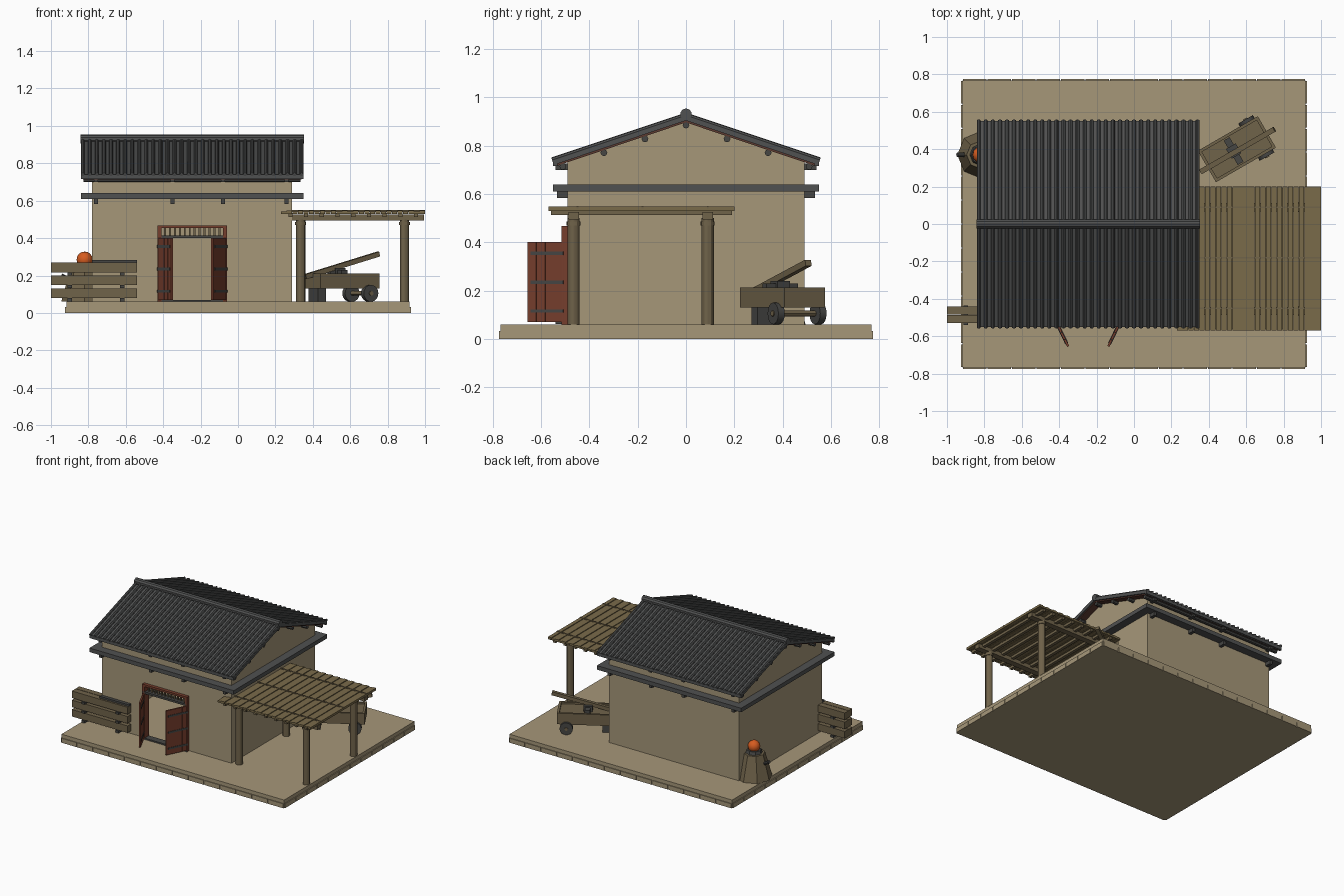
import bpy, bmesh, math
from mathutils import Matrix, Vector

cube = bpy.data.objects.get("Cube")
if cube:
    bpy.data.objects.remove(cube)


def material(name, rgb):
    lin = [((c / 255 + 0.055) / 1.055) ** 2.4 for c in rgb] + [1]
    m = bpy.data.materials.new(name)
    m.use_nodes = True
    m.diffuse_color = lin
    m.node_tree.nodes["Principled BSDF"].inputs["Base Color"].default_value = lin
    return m


PLASTER = material("tan plaster", (166, 151, 121))
SLATE = material("slate grey", (80, 81, 81))
WOOD = material("brown wood", (112, 99, 74))
REED = material("reed brown", (122, 107, 74))
RED = material("red door wood", (118, 62, 45))
LINING = material("dark red wood", (92, 58, 48))
IRON = material("dark iron", (70, 70, 68))
ORANGE = material("orange glow", (214, 92, 32))


def finish(name, mat, bm, M=None, smooth=False):
    bmesh.ops.recalc_face_normals(bm, faces=bm.faces[:])
    mesh = bpy.data.meshes.new(name)
    bm.to_mesh(mesh)
    bm.free()
    mesh.materials.append(mat)
    ob = bpy.data.objects.new(name, mesh)
    bpy.context.collection.objects.link(ob)
    if M is not None:
        ob.matrix_world = M
    if smooth:
        bpy.ops.object.select_all(action='DESELECT')
        ob.select_set(True)
        bpy.context.view_layer.objects.active = ob
        bpy.ops.object.shade_smooth_by_angle()


def boxes(name, mat, spans, M=None):
    """Each span is a (low, high) range for x, y and z."""
    bm = bmesh.new()
    for span in spans:
        mid = Vector([(a + b) / 2 for a, b in span])
        size = Vector([b - a for a, b in span])
        bmesh.ops.create_cube(bm, size=1, matrix=Matrix.Translation(mid) @ Matrix.Diagonal(size).to_4x4())
    finish(name, mat, bm, M)


def rods(name, mat, pairs, r1, r2=None, sides=12, M=None, smooth=True):
    bm = bmesh.new()
    for a, b in pairs:
        a, b = Vector(a), Vector(b)
        d = b - a
        place = Matrix.Translation((a + b) / 2) @ d.to_track_quat('Z', 'Y').to_matrix().to_4x4()
        bmesh.ops.create_cone(bm, cap_ends=True, segments=sides, radius1=r1,
                              radius2=r1 if r2 is None else r2, depth=d.length, matrix=place)
    finish(name, mat, bm, M, smooth)


def prism(name, mat, profile, x0, x1):
    """Extrude a y,z outline along x."""
    bm = bmesh.new()
    face = bm.faces.new([bm.verts.new((x0, y, z)) for y, z in profile])
    new = bmesh.ops.extrude_face_region(bm, geom=[face], use_keep_orig=True)["geom"]
    bmesh.ops.translate(bm, vec=(x1 - x0, 0, 0), verts=[v for v in new if isinstance(v, bmesh.types.BMVert)])
    finish(name, mat, bm)


def around(c, h):
    return (c - h, c + h)


# Ground slab with a rim of stones
BX, BY, GROUND = 0.918, 0.768, 0.06
boxes("ground_slab", PLASTER, [((-BX, BX), (-BY, BY), (0, GROUND))])
stones = []
for half, other, along_x in ((BX, BY, True), (BY, BX, False)):
    count = round(half * 2 / 0.13)
    step = half * 2 / count
    for i in range(count):
        run = (-half + i * step + 0.003, -half + (i + 1) * step - 0.003)
        for s in (-1, 1):
            edge = around(s * other, 0.006)
            stones.append((run, edge, (0, 0.033)) if along_x else (edge, run, (0, 0.033)))
boxes("rim_stones", PLASTER, stones)

# House walls, hollow with a doorway
X0, X1, WY, T = -0.78, 0.29, 0.49, 0.02
EAVE, RIDGE = 0.745, 0.905
DX0, DX1, DTOP = -0.43, -0.06, 0.465
boxes("front_wall", PLASTER, [((X0, DX0), (-WY, T - WY), (GROUND, EAVE)),
                              ((DX1, X1), (-WY, T - WY), (GROUND, EAVE)),
                              ((DX0, DX1), (-WY, T - WY), (DTOP, EAVE))])
boxes("back_wall", PLASTER, [((X0, X1), (WY - T, WY), (GROUND, EAVE))])
gable = [(-WY, GROUND), (WY, GROUND), (WY, EAVE), (0, RIDGE), (-WY, EAVE)]
prism("right_gable_wall", PLASTER, gable, X0, X0 + T)
prism("left_gable_wall", PLASTER, gable, X1 - T, X1)

# Roof slabs, lining, ribs, ridge and purlins
RX0, RX1, RY, TOP, DROP = -0.84, 0.35, 0.55, 0.93, 0.185
LOW = TOP - DROP


def roof_outline(depth, thick, reach):
    end = TOP - depth - DROP / RY * reach
    return [(-reach, end), (0, TOP - depth), (reach, end),
            (reach, end - thick), (0, TOP - depth - thick), (-reach, end - thick)]


prism("roof_tiles", SLATE, roof_outline(0.006, 0.02, RY), RX0, RX1)
prism("roof_lining", LINING, roof_outline(0.026, 0.008, RY - 0.01), RX0 + 0.01, RX1 - 0.01)
RIBS = 32
ribs = []
for i in range(RIBS):
    x = RX0 + 0.01 + (RX1 - RX0 - 0.02) * i / (RIBS - 1)
    ribs += [((x, 0, TOP - 0.004), (x, s * (RY + 0.005), LOW - 0.004)) for s in (-1, 1)]
rods("roof_ribs", SLATE, ribs, 0.01, sides=8)
rods("ridge_cap", SLATE, [((RX0 - 0.002, 0, TOP), (RX1 + 0.002, 0, TOP))], 0.024, sides=10)
boxes("eave_boards", SLATE, [((RX0, RX1), around(s * (RY - 0.008), 0.009), (LOW - 0.03, LOW - 0.006))
                             for s in (-1, 1)])
purlins = []
for y in (-0.51, -0.34, -0.17, 0, 0.17, 0.34, 0.51):
    z = TOP - 0.045 - DROP * abs(y) / RY
    purlins.append(((RX0 + 0.015, y, z), (RX1 - 0.015, y, z)))
rods("purlins", IRON, purlins, 0.014, sides=8)
BRACKET_X = (-0.76, -0.35, -0.08, 0.26)
boxes("rafter_ends", IRON, [(around(x, 0.011), around(s * 0.515, 0.025), (LOW - 0.045, LOW - 0.02))
                            for x in BRACKET_X for s in (-1, 1)])

# Belt of beams around the walls, on brackets
belt = (0.61, 0.64)
ring = [((RX0, RX1), around(s * 0.52, 0.03), belt) for s in (-1, 1)]
ring += [(span, (-WY, WY), belt) for span in ((RX0, X0), (X1, RX1))]
boxes("belt_beams", SLATE, ring)
brackets = [(around(x, 0.011), around(s * 0.51, 0.025), (0.583, 0.61)) for x in BRACKET_X for s in (-1, 1)]
boxes("belt_brackets", IRON, brackets)

# Door frame, transom and open doors
FRAME_Y = (-0.515, -0.465)
boxes("door_frame", RED, [((DX0, DX0 + 0.02), FRAME_Y, (GROUND, DTOP)),
                          ((DX1 - 0.02, DX1), FRAME_Y, (GROUND, DTOP)),
                          ((DX0, DX1), FRAME_Y, (DTOP - 0.012, DTOP + 0.003))])
boxes("door_lintel_and_sill", IRON, [((DX0, DX1), FRAME_Y, (0.4, 0.415)),
                                     ((DX0, DX1), FRAME_Y, (GROUND, GROUND + 0.01))])
boxes("transom_bars", WOOD, [(around(DX0 + 0.04 + 0.0264 * i, 0.005), around(-0.49, 0.006), (0.413, 0.455))
                             for i in range(12)])
for side, hinge, s in (("right", DX0 + 0.005, 1), ("left", DX1 - 0.005, -1)):
    M = Matrix.Translation((hinge, -0.505, 0)) @ Matrix.Rotation(math.radians(-90 + 26 * s), 4, 'Z')
    boxes(side + "_door", RED, [((0.042 * i, 0.042 * i + 0.04), around(0, 0.006), (0.07, 0.4)) for i in range(4)], M)
    boxes(side + "_door_straps", IRON, [((0, 0.15), around(0, 0.009), around(z, 0.007))
                                        for z in (0.115, 0.235, 0.355)], M)

# Lean-to shelter
LX0, LX1, LY0, LY1 = 0.23, 1.0, -0.57, 0.2
PX, PY = (0.335, 0.89), (-0.465, 0.09)
rods("shelter_posts", WOOD, [((x, y, GROUND), (x, y, 0.5)) for x in PX for y in PY], 0.025)
rods("post_caps", WOOD, [((x, y, 0.47), (x, y, 0.485)) for x in PX for y in PY], 0.029)
boxes("shelter_beams", WOOD, [((LX0 + 0.005, LX1 - 0.005), around(y, 0.022), (0.495, 0.525)) for y in PY])
boxes("shelter_rafters", WOOD, [(around(LX0 + 0.05 + 0.084 * i, 0.011), (LY0 + 0.01, LY1 - 0.01), (0.512, 0.533))
                                for i in range(9)])
planks = 26
w = (LX1 - LX0) / planks
boxes("shelter_planks", REED, [((LX0 + w * i + 0.001, LX0 + w * (i + 1) - 0.001), (LY0, LY1),
                                (0.53, 0.543 + 0.004 * (i % 2))) for i in range(planks)])
boxes("shelter_battens", WOOD, [((LX0, LX1), around(y, 0.004), (0.54, 0.55)) for y in (-0.45, -0.18, 0.09)])

# Stacked timber beside the front wall
rows = (0.105, 0.175, 0.243)
boxes("timber_beams", WOOD, [((-1, -0.54), around(y, 0.021), around(z, 0.026))
                             for z in rows for y in (-0.508, -0.462)])
boxes("timber_spacers", IRON, [(around(x, 0.012), (-0.54, -0.435), (z - 0.043, z - 0.026))
                               for z in rows for x in (-0.9, -0.62)])
boxes("timber_cover", IRON, [((X0, -0.54), (-0.515, -0.485), (0.268, 0.283))])

# Tapered furnace with a glowing dome
FX, FY = -0.82, 0.37
rods("furnace_body", WOOD, [((FX, FY, GROUND), (FX, FY, 0.24))], 0.125, 0.075, sides=8, smooth=False)
rods("furnace_rim", IRON, [((FX, FY, 0.235), (FX, FY, 0.262))], 0.06, 0.05, sides=8, smooth=False)
rods("furnace_peg", IRON, [((FX - 0.07, FY, 0.17), (FX - 0.125, FY, 0.2))], 0.012, sides=8)
dome = bmesh.new()
bmesh.ops.create_uvsphere(dome, u_segments=12, v_segments=8, radius=0.043,
                          matrix=Matrix.Translation((FX, FY, 0.285)))
finish("furnace_dome", ORANGE, dome, smooth=True)

# Handcart with a tilted lever
CART = Matrix.Translation((0.55, 0.4, 0)) @ Matrix.Rotation(math.radians(30), 4, 'Z')
HL, HW = 0.183, 0.095
boxes("cart_floor", WOOD, [((-HL, HL), (-HW, HW), (0.135, 0.2))], CART)
boxes("cart_sides", WOOD, [((-HL, HL), around(s * (HW - 0.006), 0.008), (0.13, 0.212)) for s in (-1, 1)]
      + [(around(s * (HL - 0.006), 0.008), (-HW, HW), (0.13, 0.212)) for s in (-1, 1)], CART)
rods("cart_wheels", IRON, [((0.12, s * 0.085, 0.105), (0.12, s * 0.115, 0.105)) for s in (-1, 1)],
     0.045, sides=16, M=CART)
rods("cart_axle", WOOD, [((0.12, -0.12, 0.105), (0.12, 0.12, 0.105))], 0.012, M=CART)
boxes("cart_leg", IRON, [(around(-0.145, 0.025), around(0, 0.05), (GROUND, 0.135))], CART)
boxes("lever_mount", IRON, [(around(-0.02, 0.018), around(0, 0.075), (0.2, 0.23)),
                            (around(-0.02, 0.03), around(0, 0.03), (0.2, 0.24))], CART)
tilt = Matrix.Translation((0, -0.008, 0.254)) @ Matrix.Rotation(math.radians(-15), 4, 'Y')
boxes("lever_beam", WOOD, [((-0.235, 0.235), around(0, 0.014), around(0, 0.013))], CART @ tilt)
